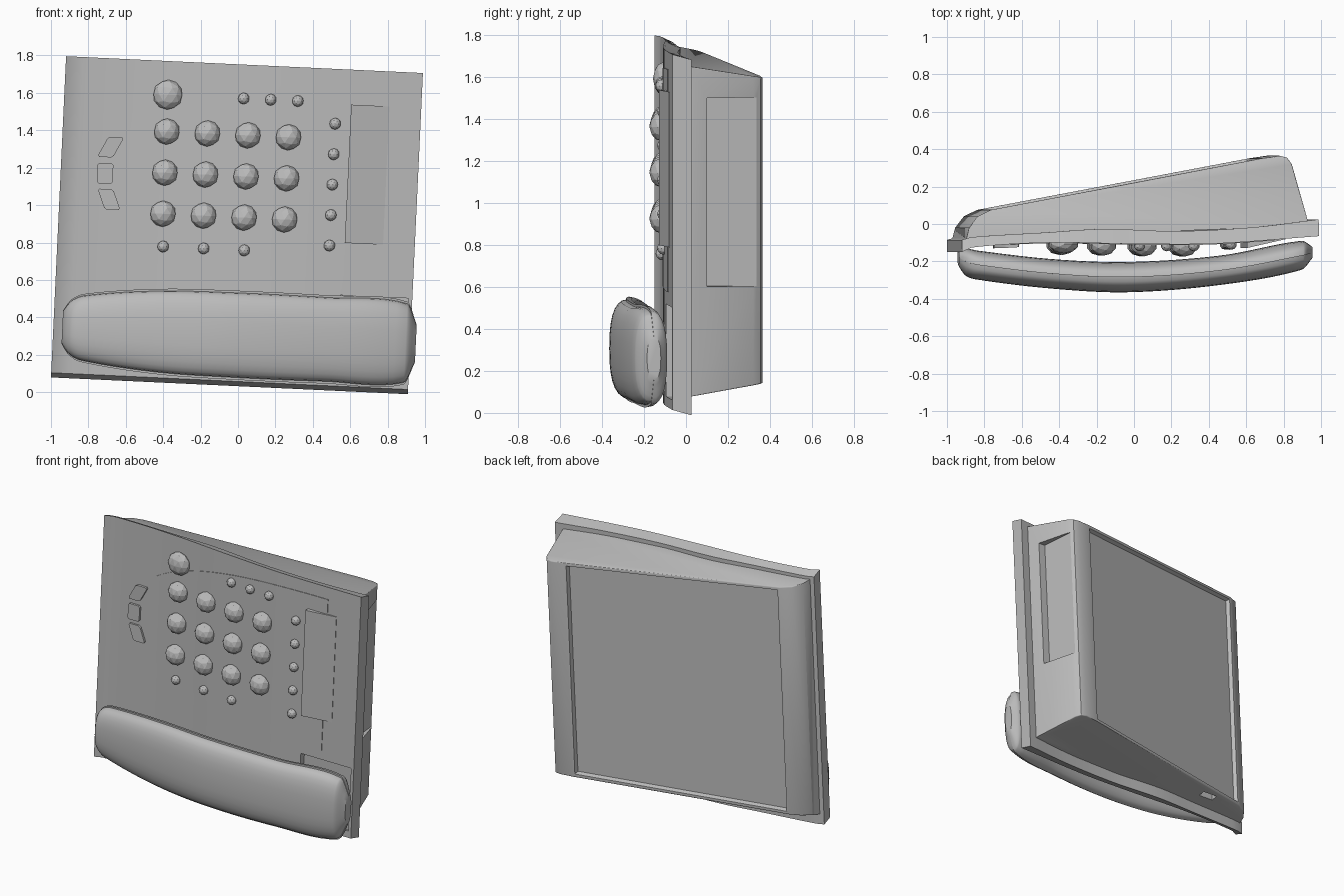
import bpy, bmesh, math
from mathutils import Matrix

if "Cube" in bpy.data.objects:
    bpy.data.objects.remove(bpy.data.objects["Cube"])

grey = bpy.data.materials.new("grey_plastic")
grey.use_nodes = True
grey.diffuse_color = (0.5, 0.5, 0.5, 1)
grey.node_tree.nodes["Principled BSDF"].inputs["Base Color"].default_value = (0.5, 0.5, 0.5, 1)

# The whole phone is tilted slightly; parts are made in its own u, y, v frame
TILT = Matrix.Translation((-0.005, 0, 0.905)) @ Matrix.Rotation(0.047, 4, 'Y')


def finish(name, bm, smooth=True):
    bmesh.ops.recalc_face_normals(bm, faces=bm.faces)
    bm.transform(TILT)
    mesh = bpy.data.meshes.new(name)
    bm.to_mesh(mesh)
    bm.free()
    mesh.materials.append(grey)
    obj = bpy.data.objects.new(name, mesh)
    bpy.context.collection.objects.link(obj)
    if smooth:
        bpy.ops.object.select_all(action='DESELECT')
        obj.select_set(True)
        bpy.context.view_layer.objects.active = obj
        bpy.ops.object.shade_smooth_by_angle(angle=math.radians(32))
    return obj


def loft_mesh(rings):
    bm = bmesh.new()
    loops = [[bm.verts.new(p) for p in ring] for ring in rings]
    for a, b in zip(loops, loops[1:]):
        for i in range(len(a)):
            j = (i + 1) % len(a)
            bm.faces.new((a[i], a[j], b[j], b[i]))
    bm.faces.new(loops[0])
    bm.faces.new(loops[-1])
    return bm


def curve(keys):
    """Smooth function through (u, value) points."""
    def slope(i):
        a, b = keys[max(i - 1, 0)], keys[min(i + 1, len(keys) - 1)]
        return (b[1] - a[1]) / (b[0] - a[0])

    def value(u):
        i = 0
        while i < len(keys) - 2 and u > keys[i + 1][0]:
            i += 1
        (x0, y0), (x1, y1) = keys[i], keys[i + 1]
        d = x1 - x0
        t = min(max((u - x0) / d, 0), 1)
        return (y0 * (1 + 2 * t) * (1 - t) ** 2 + y1 * t * t * (3 - 2 * t)
                + d * t * (1 - t) * (slope(i) * (1 - t) - slope(i + 1) * t))
    return value


def spread(a, b, n):
    return [a + (b - a) * i / n for i in range(n + 1)]


def cut(obj, cutter):
    mod = obj.modifiers.new("cut", 'BOOLEAN')
    mod.operation = 'DIFFERENCE'
    mod.solver = 'EXACT'
    mod.object = cutter
    bpy.ops.object.select_all(action='DESELECT')
    obj.select_set(True)
    bpy.context.view_layer.objects.active = obj
    bpy.ops.object.modifier_apply(modifier=mod.name)
    bpy.data.objects.remove(cutter)


def prism(name, outline, v0, v1):
    return finish(name, loft_mesh([[(u, y, v) for u, y in outline] for v in (v0, v1)]), False)


def box(name, u0, u1, y0, y1, v0, v1):
    return prism(name, [(u0, y0), (u1, y0), (u1, y1), (u0, y1)], v0, v1)


# Faceplate: wavy slab with a curled left edge
front = curve([(-.955, -.15), (-.9, -.125), (-.5, -.1), (0, -.107), (.4, -.105), (.955, -.065)])
back = curve([(-.955, -.085), (-.9, -.07), (-.5, -.045), (-.2, -.027), (.2, -.038), (.6, -.018), (.955, .025)])
H, SHEAR = 0.847, 0.025
faceplate = finish("faceplate", loft_mesh([
    [(u, front(u), -H), (u, front(u), H), (u, back(u), H - SHEAR), (u, back(u), -H - SHEAR)]
    for u in spread(-.955, .955, 40)]))
cut(faceplate, box("cradle_cutter", .57, .935, -.2, -.055, -.8, -.36))

# Wedge-shaped rear housing with drafted, rounded ends
outline = [(-.93, -.08), (-.915, -.02), (-.87, .04), (-.8, .075), (.66, .352),
           (.75, .365), (.79, .355), (.815, .32), (.895, .03), (.9, -.01)]
bm = loft_mesh([[(u, y, side * (.79 - .167 * y)) for u, y in outline] for side in (-1, 1)])
rims = [e for e in bm.edges if e.verts[0].co.z * e.verts[1].co.z > 0
        and max(v.co.y for v in e.verts) > 0.03]
bmesh.ops.bevel(bm, geom=rims, offset=0.03, segments=3, profile=0.5, affect='EDGES', clamp_overlap=True)
bm.normal_update()
bmesh.ops.recalc_face_normals(bm, faces=bm.faces)
panel = max((f for f in bm.faces if f.normal.y > 0.8), key=lambda f: f.calc_area())
bmesh.ops.inset_region(bm, faces=[panel], thickness=0.02)
bmesh.ops.inset_region(bm, faces=[panel], thickness=0.015, depth=-0.025)
housing = finish("rear_housing", bm)
cut(housing, prism("side_grip_cutter", [(1, .1), (.825, .1), (.803, .35), (1, .35)], -.263, .635))
cut(housing, box("socket_cutter", -.6, -.49, .035, .08, -.9, -.74))

# Slightly raised keypad field with a rounded left end
field = []
for t in spread(0.03, 1, 32):
    u = .72 - 1.466 * (1 - t * t)
    h = .53 * (1 - ((.72 - u) / 1.466) ** 2.3) ** (1 / 2.3)
    y = front(u)
    field.append([(u, y - .004, .233 - h), (u, y - .004, .233 + h), (u, y + .02, .233 + h), (u, y + .02, .233 - h)])
finish("keypad_field", loft_mesh(field))

# Display wedge, proud on its left edge
prism("display", [(.58, -.128), (.785, front(.785) - .003), (.785, -.06), (.58, -.06)], -.08, .66)


# Faceted round keys
def key(name, u, v, r, depth):
    bm = bmesh.new()
    bmesh.ops.create_icosphere(bm, subdivisions=2, radius=1)
    bm.transform(Matrix.Translation((u, front(u) - .008, v)) @ Matrix.Diagonal((r, depth, r, 1)))
    finish(name, bm, False)


for row in range(3):
    for col in range(4):
        key("number_key", -.398 + .217 * col, .47 - .22 * row, .07, .058)
key("round_key", -.402, .667, .08, .05)
for i in range(3):
    key("top_small_key", .004 + .145 * i, .666, .031, .03)
    key("bottom_small_key", -.389 + .217 * i, -.145, .031, .03)
for i in range(5):
    key("side_small_key", .499, .554 - .163 * i, .031, .03)

# Three flat keys following the rounded end
for u0, v0, skew in ((-.694, .373, .5), (-.717, .231, 0), (-.69, .093, -.4)):
    rings = []
    for du, h in ((-.042, .045), (-.032, .055), (.032, .055), (.042, .045)):
        u = u0 + du
        y = front(u)
        rings.append([(u + skew * dv, yy, v0 + dv) for dv, yy in
                      ((-h, y - .018), (h, y - .018), (h, y + .02), (-h, y + .02))])
    finish("flat_key", loft_mesh(rings))

# Handset: bowed bar whose front shell is a little slimmer than its back shell
front_y = curve([(-.907, -.22), (-.87, -.275), (-.8, -.298), (-.4, -.346), (0, -.365),
                 (.5, -.325), (.93, -.245), (.985, -.185)])
back_y = curve([(-.907, -.14), (-.87, -.13), (-.8, -.143), (-.4, -.188), (0, -.203),
                (.5, -.168), (.93, -.09), (.985, -.12)])
half_v = curve([(-.907, .09), (-.87, .145), (-.8, .182), (-.4, .228), (0, .238),
                (.5, .236), (.93, .222), (.985, .1)])


def handset_ring(u):
    mid, dy = (front_y(u) + back_y(u)) / 2, (back_y(u) - front_y(u)) / 2
    ring = []
    for sign, slim in ((1, 1), (-1, .95)):
        for a in spread(0, math.pi, 14):
            c, s = math.cos(a), math.sin(a)
            c = math.copysign(abs(c) ** .8, c)
            ring.append((u, mid + sign * dy * s ** .8 if s > 1e-6 else mid, -.6 + sign * c * half_v(u) * slim))
    return ring


stations = spread(-.907, -.8, 6) + spread(-.76, .93, 30) + spread(.94, .985, 4)
finish("handset", loft_mesh([handset_ring(u) for u in stations]))
